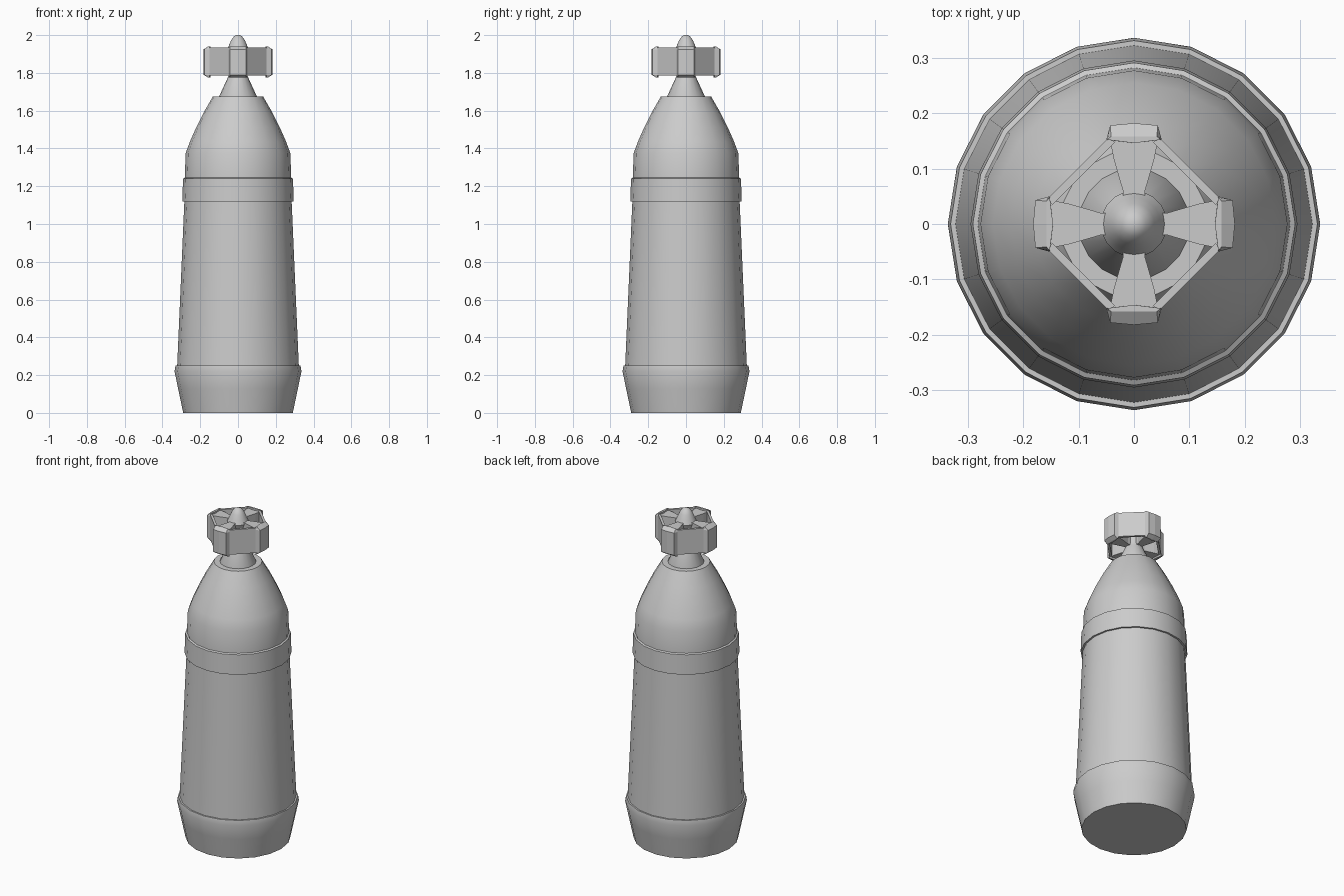
import bpy, bmesh
from math import sin, cos, pi

if "Cube" in bpy.data.objects:
    bpy.data.objects.remove(bpy.data.objects["Cube"])


def finish(name, bm, smooth=True):
    bmesh.ops.remove_doubles(bm, verts=bm.verts, dist=1e-5)
    bmesh.ops.recalc_face_normals(bm, faces=bm.faces)
    me = bpy.data.meshes.new(name)
    bm.to_mesh(me)
    bm.free()
    ob = bpy.data.objects.new(name, me)
    bpy.context.collection.objects.link(ob)
    if smooth:
        bpy.ops.object.select_all(action='DESELECT')
        ob.select_set(True)
        bpy.context.view_layer.objects.active = ob
        bpy.ops.object.shade_smooth_by_angle(angle=pi / 6)
    return ob


def lathe(name, profile, n=20):
    """Closed solid of revolution from (radius, z) points, n sides."""
    bm = bmesh.new()
    rings = [[bm.verts.new((r * cos(2 * pi * i / n), r * sin(2 * pi * i / n), z))
              for i in range(n)] for r, z in profile]
    for a, b in zip(rings, rings[1:]):
        for i in range(n):
            j = (i + 1) % n
            bm.faces.new((a[i], a[j], b[j], b[i]))
    bm.faces.new(rings[0][::-1])
    bm.faces.new(rings[-1])
    return finish(name, bm)


def prism(bm, levels, turn):
    """Loft of outlines [(points, z), ...], rotated by quarter turns."""
    c, s = round(cos(turn * pi / 2)), round(sin(turn * pi / 2))
    rings = [[bm.verts.new((x * c - y * s, x * s + y * c, z)) for x, y in pts]
             for pts, z in levels]
    n = len(rings[0])
    for a, b in zip(rings, rings[1:]):
        for i in range(n):
            j = (i + 1) % n
            bm.faces.new((a[i], a[j], b[j], b[i]))
    bm.faces.new(rings[0][::-1])
    bm.faces.new(rings[-1])


# Main shell: base cap, tapering body, shoulder band and rounded shoulder
lathe("body", [
    (0.29, 0), (0.317, 0.128), (0.336, 0.22), (0.331, 0.25), (0.322, 0.25),
    (0.284, 1.12), (0.295, 1.12), (0.291, 1.24), (0.282, 1.245), (0.277, 1.375),
    (0.255, 1.435), (0.222, 1.51), (0.182, 1.59), (0.133, 1.675), (0.1, 1.675)])

# Neck cone and hub with a domed tip
lathe("neck", [(0.1, 1.65), (0.1, 1.675), (0.052, 1.78), (0.045, 1.8), (0.045, 1.9)])
lathe("hub_tip", [(0.045, 1.88), (0.06, 1.92), (0.048, 1.945), (0.037, 1.972),
                  (0.022, 1.993), (0.008, 2.0)])

# Four flared spokes
bm = bmesh.new()
spoke = [(0.03, -0.018), (0.06, -0.02), (0.115, -0.036), (0.16, -0.045),
         (0.16, 0.045), (0.115, 0.036), (0.06, 0.02), (0.03, 0.018)]
for t in range(4):
    prism(bm, [(spoke, 1.785), (spoke, 1.93)], t)
finish("spokes", bm, False)

# Four end lugs with bevelled tops and bottoms
bm = bmesh.new()
lug = [(0.152, -0.05), (0.178, -0.043), (0.182, 0), (0.178, 0.043), (0.152, 0.05), (0.146, 0)]
rim = [(min(x, 0.158), y * 0.96) for x, y in lug]
for t in range(4):
    prism(bm, [(rim, 1.775), (lug, 1.79), (lug, 1.925), (rim, 1.94)], t)
finish("end_lugs", bm, False)

# Four straight panels joining the lugs into a ring
bm = bmesh.new()
panel = [(0.157, 0.045), (0.045, 0.157), (0.035, 0.147), (0.147, 0.035)]
for t in range(4):
    prism(bm, [(panel, 1.785), (panel, 1.935)], t)
finish("ring_panels", bm, False)
